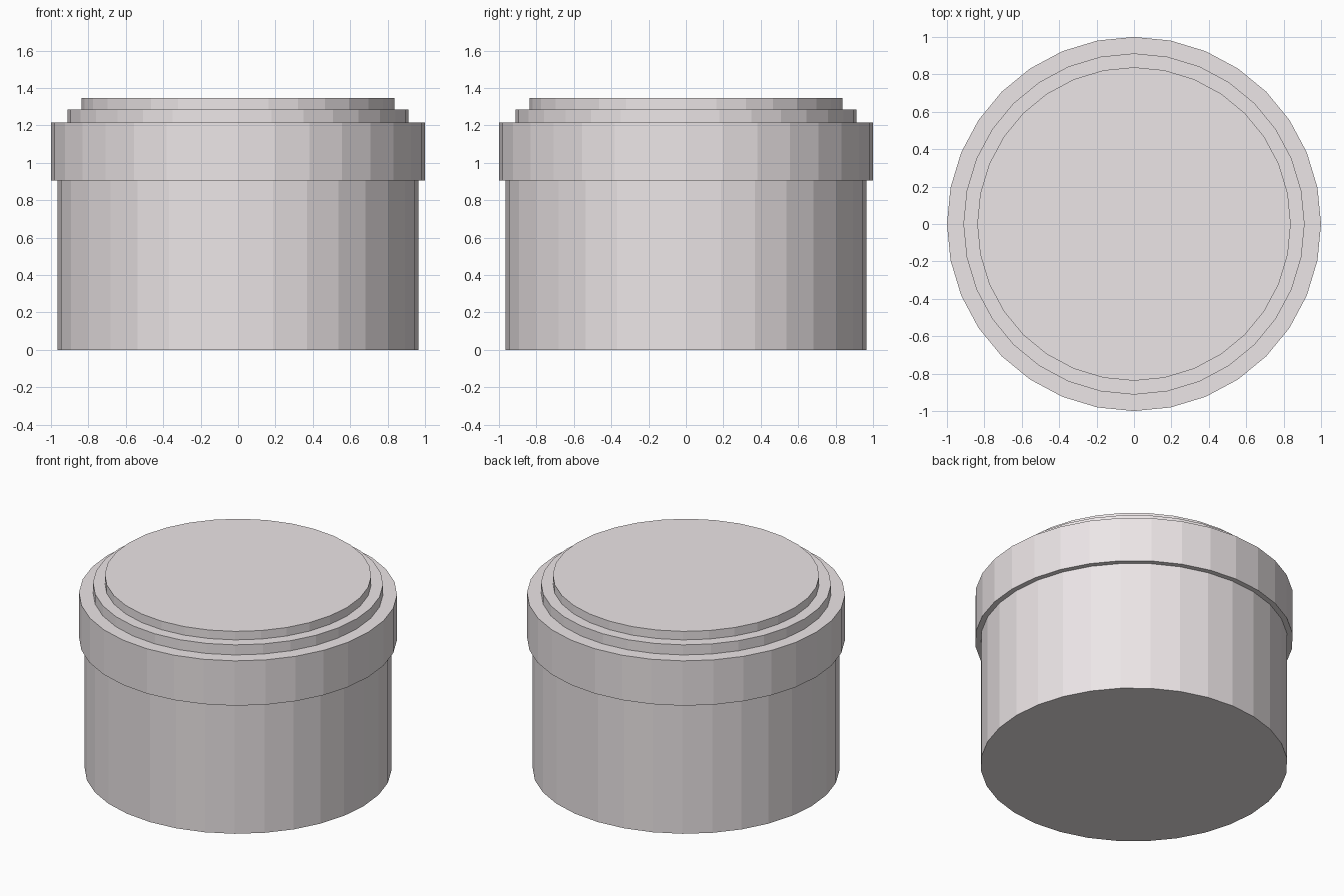
import bpy, bmesh
from math import cos, sin, pi

if "Cube" in bpy.data.objects:
    bpy.data.objects.remove(bpy.data.objects["Cube"])

SIDES = 32

# Pale warm off-white finish
finish = bpy.data.materials.new("pale_finish")
finish.diffuse_color = (0.84, 0.79, 0.80, 1)
finish.use_nodes = True
finish.node_tree.nodes["Principled BSDF"].inputs["Base Color"].default_value = finish.diffuse_color


def lathe(name, profile):
    """Spin a (radius, z) profile into a closed, flat-shaded solid."""
    bm = bmesh.new()
    rings = [[bm.verts.new((r * cos(2 * pi * i / SIDES), r * sin(2 * pi * i / SIDES), z))
              for i in range(SIDES)] for r, z in profile]
    for low, high in zip(rings, rings[1:]):
        for i in range(SIDES):
            j = (i + 1) % SIDES
            bm.faces.new((low[i], low[j], high[j], high[i]))
    bm.faces.new(rings[0][::-1])
    bm.faces.new(rings[-1])
    mesh = bpy.data.meshes.new(name)
    bm.to_mesh(mesh)
    bm.free()
    mesh.materials.append(finish)
    obj = bpy.data.objects.new(name, mesh)
    bpy.context.collection.objects.link(obj)
    return obj


# Round container body
lathe("jar_body", [(0.965, 0), (0.965, 0.905)])

# Overhanging lid with two raised steps
lathe("stepped_lid", [(1.0, 0.905), (1.0, 1.216), (0.912, 1.216),
                      (0.912, 1.286), (0.838, 1.286), (0.838, 1.345)])
